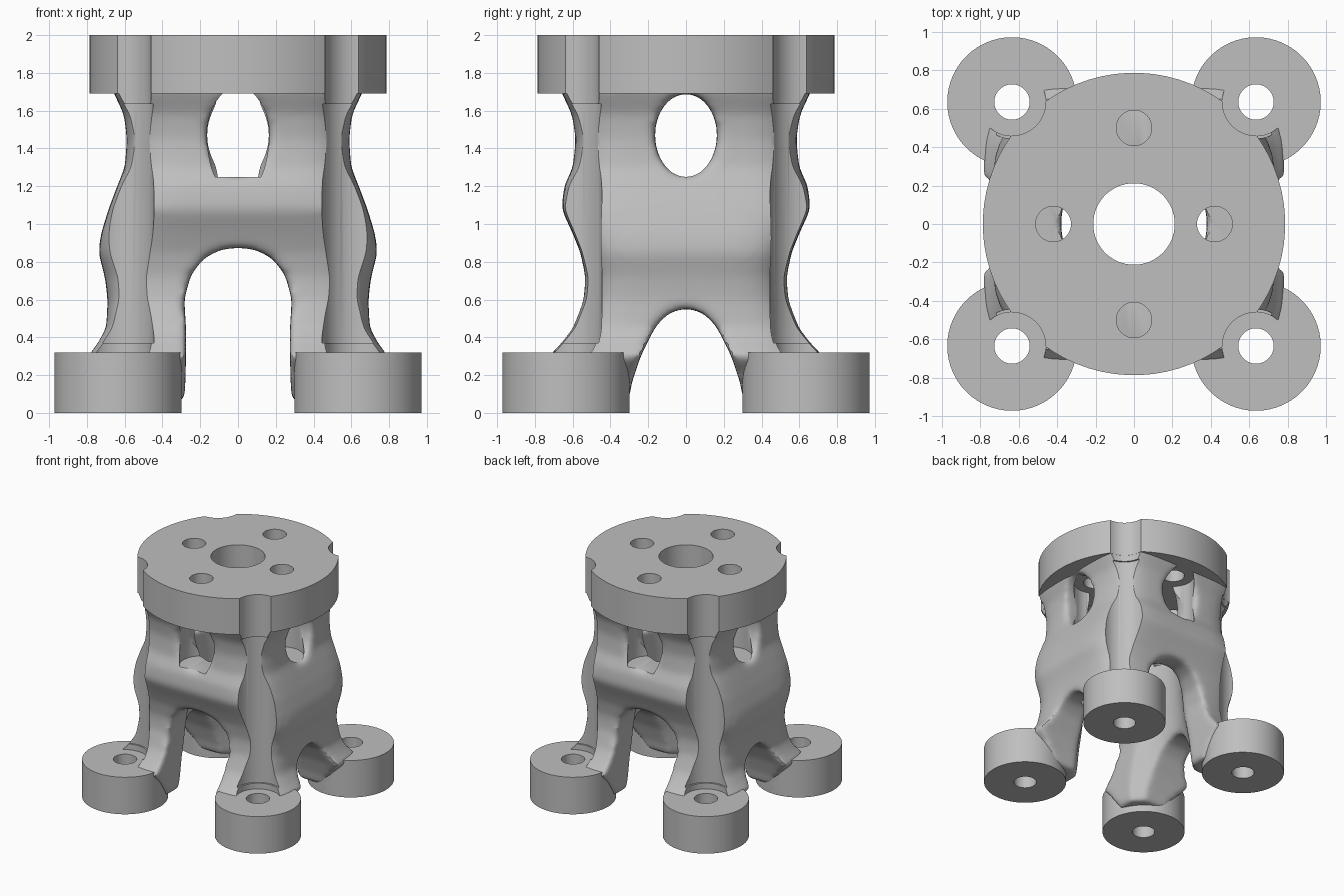
import bpy, bmesh
from math import cos, sin, pi, copysign
from mathutils import Vector

if "Cube" in bpy.data.objects:
    bpy.data.objects.remove(bpy.data.objects["Cube"], do_unlink=True)

grey = bpy.data.materials.new("cast_grey")
grey.use_nodes = True
grey.diffuse_color = (0.52, 0.52, 0.52, 1)
grey.node_tree.nodes["Principled BSDF"].inputs["Base Color"].default_value = grey.diffuse_color

FOOT = 0.635
CORNERS = [(sx * FOOT, sy * FOOT) for sx in (-1, 1) for sy in (-1, 1)]
TOP_BOLTS = [(0.42, 0), (-0.42, 0), (0, 0.5), (0, -0.5)]


def loft(name, rings):
    """Closed solid through a list of rings with equal point counts."""
    bm = bmesh.new()
    rows = [[bm.verts.new(p) for p in ring] for ring in rings]
    n = len(rows[0])
    for low, high in zip(rows, rows[1:]):
        for i in range(n):
            j = (i + 1) % n
            bm.faces.new((low[i], low[j], high[j], high[i]))
    bm.faces.new(rows[0][::-1])
    bm.faces.new(rows[-1])
    bmesh.ops.recalc_face_normals(bm, faces=bm.faces)
    mesh = bpy.data.meshes.new(name)
    bm.to_mesh(mesh)
    bm.free()
    ob = bpy.data.objects.new(name, mesh)
    bpy.context.collection.objects.link(ob)
    return ob


def oval(z, a, b, power=2, x=0, y=0, n=72):
    """Horizontal superellipse ring."""
    def shape(v):
        return copysign(abs(v) ** (2 / power), v)
    angles = [2 * pi * (i + 0.5) / n for i in range(n)]
    return [Vector((x + a * shape(cos(t)), y + b * shape(sin(t)), z)) for t in angles]


def cylinder(name, x, y, r, z0, z1):
    return loft(name, [oval(z, r, r, x=x, y=y) for z in (z0, z1)])


def tunnel(name, profile, along_x):
    """Straight prism through the whole model from a (side, height) profile."""
    rings = [[Vector((d, u, z) if along_x else (u, d, z)) for u, z in profile] for d in (-1.2, 1.2)]
    return loft(name, rings)


def cut(ob, cutters):
    for c in cutters:
        c.hide_render = True
        mod = ob.modifiers.new("cut", "BOOLEAN")
        mod.operation = "DIFFERENCE"
        mod.solver = "EXACT"
        mod.object = c


def finish(ob, cutters, angle):
    """Bake the modifiers, drop the cutters, colour and shade."""
    bpy.context.view_layer.update()
    deps = bpy.context.evaluated_depsgraph_get()
    mesh = bpy.data.meshes.new_from_object(ob.evaluated_get(deps))
    ob.modifiers.clear()
    ob.data = mesh
    for c in cutters:
        bpy.data.objects.remove(c, do_unlink=True)
    mesh.materials.clear()
    mesh.materials.append(grey)
    for p in mesh.polygons:
        p.material_index = 0
    bpy.ops.object.select_all(action="DESELECT")
    ob.select_set(True)
    bpy.context.view_layer.objects.active = ob
    bpy.ops.object.shade_smooth_by_angle(angle=angle)


# Top flange with centre bore, bolt holes and corner notches
flange = cylinder("top_flange", 0, 0, 0.787, 1.69, 2)
tools = [cylinder("bore", 0, 0, 0.212, 1.5, 2.2)]
tools += [cylinder("bolt_hole", x, y, 0.092, 1.5, 2.2) for x, y in TOP_BOLTS]
tools += [cylinder("notch", x, y, 0.175, 1.5, 2.2) for x, y in CORNERS]
cut(flange, tools)
finish(flange, tools, 0.5)

# Four round feet with bolt holes
for x, y in CORNERS:
    side = ("front" if y < 0 else "back") + ("_left" if x > 0 else "_right")
    foot = cylinder(side + "_foot", x, y, 0.337, 0, 0.32)
    tools = [cylinder("foot_hole", x, y, 0.092, -0.2, 0.6)]
    cut(foot, tools)
    finish(foot, tools, 0.5)

# Body outline: height, half width, half depth
outline = [
    (0.06, 0.60, 0.55), (0.20, 0.70, 0.64), (0.30, 0.80, 0.73), (0.36, 0.75, 0.67),
    (0.45, 0.70, 0.60), (0.60, 0.69, 0.545), (0.72, 0.705, 0.535), (0.85, 0.74, 0.56),
    (0.95, 0.725, 0.60), (1.08, 0.685, 0.66), (1.20, 0.64, 0.645), (1.30, 0.60, 0.60),
    (1.45, 0.59, 0.585), (1.58, 0.605, 0.605), (1.72, 0.67, 0.67), (1.88, 0.60, 0.60),
]
body = loft("organic_body", [oval(z, a, b, 5) for z, a, b in outline])

# Hollow core
hollow = [(-0.1, 0.50), (0.3, 0.46), (0.6, 0.41), (0.85, 0.39), (1.1, 0.38), (2.1, 0.38)]
core = loft("core", [oval(z, r, r) for z, r in hollow])


# Arches between the legs
def mirrored(half):
    return half + [(-u, z) for u, z in reversed(half) if u > 0]


front_arch = tunnel("front_arch", mirrored(
    [(0.29, -0.2), (0.275, 0.3), (0.275, 0.45), (0.285, 0.6), (0.25, 0.73),
     (0.18, 0.82), (0.09, 0.865), (0, 0.875)]), False)
side_arch = tunnel("side_arch", mirrored(
    [(0.34, -0.2), (0.29, 0.15), (0.24, 0.3), (0.16, 0.46), (0.09, 0.53), (0, 0.555)]), True)

# Windows under the flange
window = [(0.165 * cos(t * pi / 18), 1.47 + 0.22 * sin(t * pi / 18)) for t in range(36)]
windows = [tunnel("window", window, along) for along in (False, True)]

tools = [core, front_arch, side_arch] + windows
cut(body, tools)

# Blend everything into soft organic forms
remesh = body.modifiers.new("blend", "REMESH")
remesh.mode = "VOXEL"
remesh.voxel_size = 0.02
smooth = body.modifiers.new("soften", "SMOOTH")
smooth.factor = 0.5
smooth.iterations = 18

# Machined clearances for the foot bolts and flange bolts
clear = [cylinder("bolt_clearance", x, y, 0.172, 1.25, 2.2) for x, y in TOP_BOLTS]
for x, y in CORNERS:
    clear.append(cylinder("tool_path", x, y, 0.176, -0.2, 2.2))
    clear.append(cylinder("tool_relief", x, y, 0.19, 0.37, 1.635))
cut(body, clear)
finish(body, tools + clear, 0.6)
